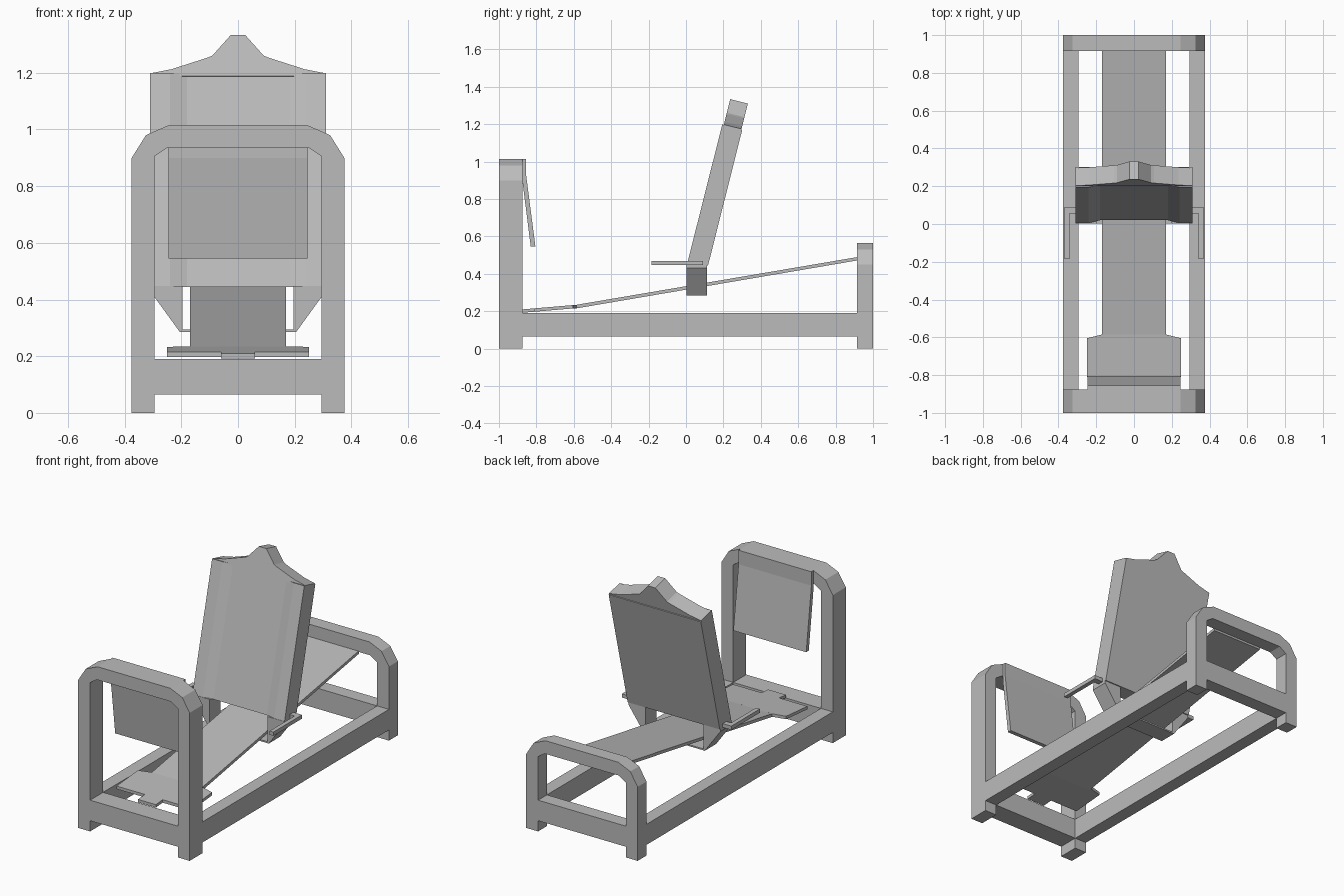
import bpy, bmesh

cube = bpy.data.objects.get("Cube")
if cube:
    bpy.data.objects.remove(cube, do_unlink=True)

grey = bpy.data.materials.new("plain grey")
grey.use_nodes = True
colour = (0.5, 0.5, 0.5, 1)
grey.diffuse_color = colour
grey.node_tree.nodes["Principled BSDF"].inputs["Base Color"].default_value = colour


def prism(name, points, low, high, place):
    """Extrude a 2D outline from low to high; place maps (u, v, depth) to space."""
    bm = bmesh.new()
    ends = [[bm.verts.new(place(u, v, d)) for u, v in points] for d in (low, high)]
    for loop in ends:
        bm.faces.new(loop)
    n = len(points)
    for i in range(n):
        j = (i + 1) % n
        bm.faces.new((ends[0][i], ends[0][j], ends[1][j], ends[1][i]))
    bmesh.ops.recalc_face_normals(bm, faces=bm.faces)
    mesh = bpy.data.meshes.new(name)
    bm.to_mesh(mesh)
    bm.free()
    mesh.materials.append(grey)
    obj = bpy.data.objects.new(name, mesh)
    bpy.context.collection.objects.link(obj)
    return obj


def facing_front(u, v, d):
    return (u, d, v)


def facing_side(u, v, d):
    return (d, u, v)


def facing_up(u, v, d):
    return (u, v, d)


def box(name, x, y, z):
    corners = [(x[0], y[0]), (x[1], y[0]), (x[1], y[1]), (x[0], y[1])]
    return prism(name, corners, z[0], z[1], facing_up)


def mirrored(half):
    """Complete a right-hand outline with its reflection."""
    return half + [(-u, v) for u, v in reversed(half)]


# End frames: chamfered arch on two feet, with a low crossbar
def end_frame(name, top, y0, y1):
    outer = [(0.375, 0), (0.375, top - 0.115 + 0.0), (0.325, top - 0.035), (0.245, top)]
    inner = [(0.25, top - 0.08), (0.295, top - 0.11), (0.295, 0)]
    arch = outer + [(-u, v) for u, v in reversed(outer)]
    arch += [(-u, v) for u, v in reversed(inner)] + inner
    prism(name + "_arch", arch, y0, y1, facing_front)
    box(name + "_crossbar", (-0.295, 0.295), (y0, y1), (0.065, 0.19))


end_frame("front_frame", 1.015, -1, -0.875)
end_frame("rear_frame", 0.565, 0.915, 1)

# Side rails
for side, s in (("left", 1), ("right", -1)):
    box(side + "_rail", sorted((s * 0.295, s * 0.375)), (-0.875, 0.915), (0.065, 0.19))

# Panel hanging from the front arch
panel = [(-0.875, 1.015), (-0.855, 1.015), (-0.855, 0.93),
         (-0.805, 0.545), (-0.83, 0.545), (-0.875, 0.9)]
prism("hanging_panel", panel, -0.245, 0.245, facing_side)

# Long sloping board
board = [(-0.6, 0.213), (0.918, 0.472), (0.918, 0.49), (-0.6, 0.232)]
prism("sloping_board", board, -0.17, 0.17, facing_side)


# Foot plate with a central tab resting on the crossbar
def foot_slope(u, v, d):
    return (u, v, 0.192 + (v + 0.875) * 0.085 + d)


foot = mirrored([(0.06, -0.875), (0.06, -0.81), (0.25, -0.81), (0.25, -0.605), (0.17, -0.585)])
prism("foot_plate", foot, 0, 0.018, foot_slope)


# Leaning backrest with a shallow hollow down its front
def lean(u, v, d):
    z = 0.445 + d * (0.755 - 0.26 * v)
    return (u, v + (z - 0.445) * 0.252, z)


back = mirrored([(0.18, 0.02), (0.24, 0.004), (0.31, 0.004), (0.31, 0.118)])
prism("backrest", back, 0, 1, lean)


# Crest on the backrest
def crest_place(u, v, d):
    return (u, 0.195 + 0.24 * v + 0.97 * d, 1.2 + 0.97 * v - 0.24 * d)


crest = mirrored([(0.31, -0.01), (0.31, 0), (0.235, 0.015), (0.105, 0.058),
                  (0.09, 0.065), (0.025, 0.14)])
prism("crest", crest, 0.008, 0.105, crest_place)

# Tapered carriers and armrests
for side, s in (("left", 1), ("right", -1)):
    leg = [(s * u, v) for u, v in
           [(0.195, 0.447), (0.31, 0.447), (0.31, 0.43), (0.205, 0.285), (0.195, 0.285)]]
    prism(side + "_carrier", leg, 0.003, 0.112, facing_front)
    arm = [(s * u, v) for u, v in
           [(0.3, 0.055), (0.342, 0.055), (0.342, -0.185),
            (0.368, -0.185), (0.368, 0.09), (0.3, 0.09)]]
    prism(side + "_armrest", arm, 0.447, 0.47, facing_up)

# Strap under the board joining the carriers
box("under_strap", (-0.2, 0.2), (0.003, 0.112), (0.285, 0.294))
